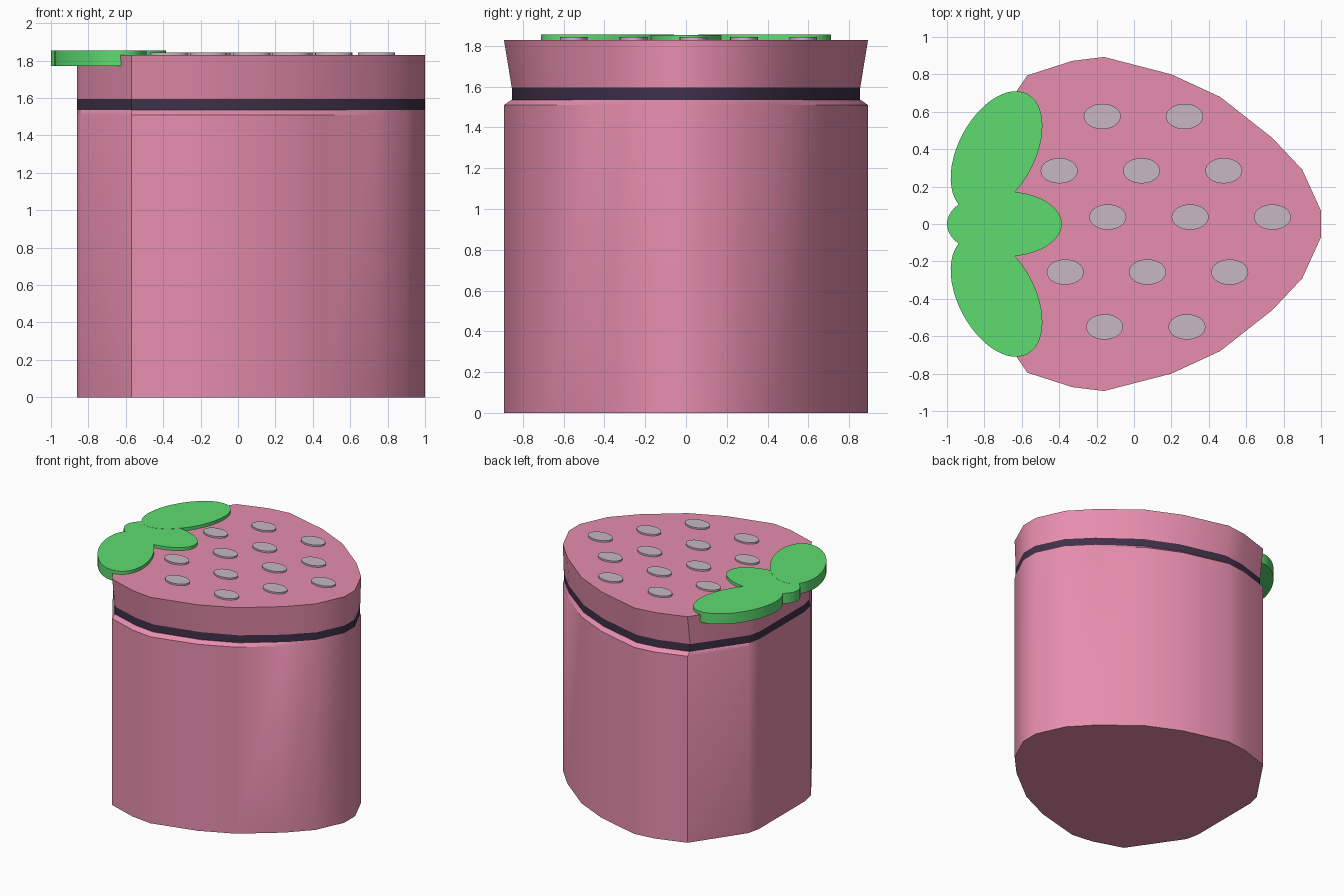
import bpy, math

if "Cube" in bpy.data.objects:
    bpy.data.objects.remove(bpy.data.objects["Cube"])

def material(name, color):
    m = bpy.data.materials.new(name)
    m.diffuse_color = (*color, 1)
    m.use_nodes = True
    m.node_tree.nodes["Principled BSDF"].inputs["Base Color"].default_value = m.diffuse_color
    return m

PINK = material("pink", (0.80, 0.27, 0.42))
DARK = material("dark_band", (0.05, 0.03, 0.065))
GREEN = material("green", (0.11, 0.72, 0.16))
SEED = material("seed_grey", (0.57, 0.48, 0.53))

# upper half of the berry outline, tip to leafy end; mirrored in y
HALF = [(1.0, 0.07), (0.9, 0.29), (0.74, 0.46), (0.46, 0.68), (0.2, 0.8), (-0.16, 0.893),
        (-0.33, 0.872), (-0.57, 0.795), (-0.84, 0.4), (-0.862, 0.3)]
OUTLINE = HALF + [(x, -y) for x, y in reversed(HALF)]


def loft(name, outline, levels, mat, angle=30):
    """Stack copies of an outline at (z, y_scale) levels and cap both ends."""
    n = len(outline)
    verts = [(x, y * s, z) for z, s in levels for x, y in outline]
    faces = [tuple(reversed(range(n))), tuple(range(len(verts) - n, len(verts)))]
    for k in range(len(levels) - 1):
        for i in range(n):
            j = (i + 1) % n
            faces.append((k * n + i, k * n + j, (k + 1) * n + j, (k + 1) * n + i))
    me = bpy.data.meshes.new(name)
    me.from_pydata(verts, [], faces)
    me.materials.append(mat)
    ob = bpy.data.objects.new(name, me)
    bpy.context.collection.objects.link(ob)
    bpy.ops.object.select_all(action='DESELECT')
    ob.select_set(True)
    bpy.context.view_layer.objects.active = ob
    bpy.ops.object.shade_smooth_by_angle(angle=math.radians(angle))
    return ob


def ellipse(cx, cy, a, b, tilt=0, n=48):
    c, s = math.cos(tilt), math.sin(tilt)
    pts = []
    for i in range(n):
        t = 2 * math.pi * i / n
        u, v = a * math.cos(t), b * math.sin(t)
        pts.append((cx + u * c - v * s, cy + u * s + v * c))
    return pts


# jar body with shoulder, dark seam and flared lid
loft("jar_body", OUTLINE, [(0, 1), (1.51, 1), (1.535, 0.96)], PINK)
loft("seam_band", OUTLINE, [(1.535, 0.957), (1.595, 0.957)], DARK)
loft("lid", OUTLINE, [(1.595, 0.957), (1.83, 1)], PINK)

# seeds on the lid
ROWS = [(0.575, -0.17, 2), (0.285, -0.4, 3), (0.037, -0.14, 3), (-0.257, -0.368, 3), (-0.55, -0.157, 2)]
for r, (y, x0, count) in enumerate(ROWS):
    for i in range(count):
        loft(f"seed_{r}_{i}", ellipse(x0 + 0.44 * i, y, 0.099, 0.068, n=32),
             [(1.82, 1), (1.843, 1)], SEED)

# three leaves
loft("leaf_middle", ellipse(-0.693, 0, 0.307, 0.175), [(1.77, 1), (1.854, 1)], GREEN)
for side, name in ((1, "leaf_back"), (-1, "leaf_front")):
    loft(name, ellipse(-0.735, side * 0.385, 0.352, 0.205, side * math.radians(62)),
         [(1.77, 1), (1.855, 1)], GREEN)
